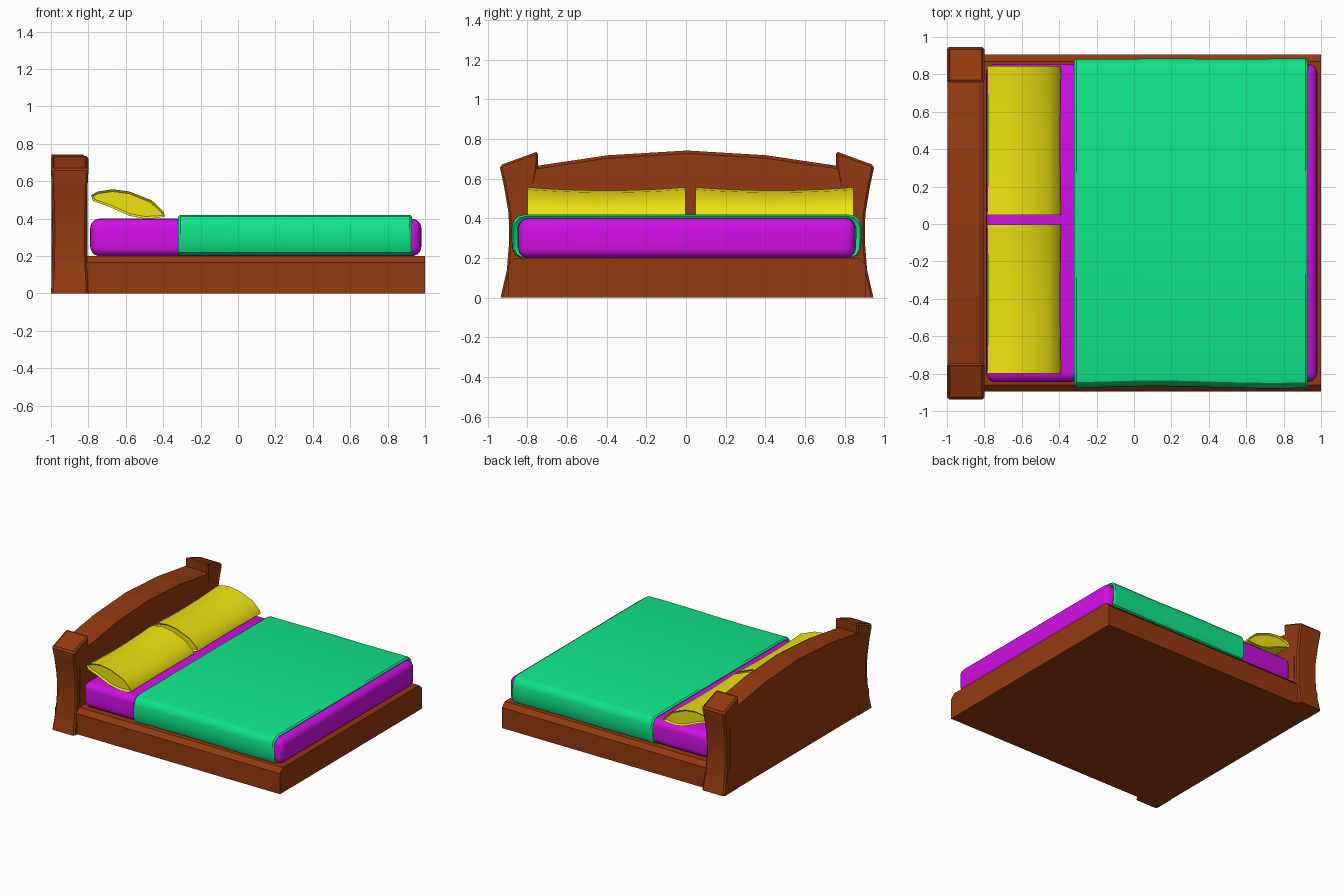
import bpy, bmesh, math

if "Cube" in bpy.data.objects:
    bpy.data.objects.remove(bpy.data.objects["Cube"])

def material(name, rgb):
    m = bpy.data.materials.new(name)
    m.diffuse_color = (*rgb, 1)
    m.use_nodes = True
    m.node_tree.nodes["Principled BSDF"].inputs["Base Color"].default_value = m.diffuse_color
    return m

WOOD = material("wood", (0.296, 0.042, 0.005))
PURPLE = material("mattress_fabric", (0.645, 0.005, 0.79))
GREEN = material("cover_fabric", (0.005, 0.815, 0.258))
YELLOW = material("pillow_fabric", (0.855, 0.78, 0.005))
YC = 0.005  # the whole bed sits very slightly off centre

def finish(bm, name, mat, smooth=None):
    bmesh.ops.recalc_face_normals(bm, faces=bm.faces)
    me = bpy.data.meshes.new(name)
    bm.to_mesh(me)
    bm.free()
    ob = bpy.data.objects.new(name, me)
    bpy.context.collection.objects.link(ob)
    me.materials.append(mat)
    if smooth:
        bpy.ops.object.select_all(action='DESELECT')
        ob.select_set(True)
        bpy.context.view_layer.objects.active = ob
        bpy.ops.object.shade_smooth_by_angle(angle=math.radians(smooth))
    return ob

def loft(sections, closed=True):
    """Skin a list of equal-length point rings; closed rings get end caps."""
    bm = bmesh.new()
    rings = [[bm.verts.new(p) for p in s] for s in sections]
    n = len(rings[0])
    for a, b in zip(rings, rings[1:]):
        for i in range(n if closed else n - 1):
            j = (i + 1) % n
            bm.faces.new((a[i], a[j], b[j], b[i]))
    caps = []
    if closed:
        caps = [bm.faces.new(rings[0]), bm.faces.new(rings[-1])]
    bmesh.ops.recalc_face_normals(bm, faces=bm.faces)
    return bm, caps

# Base with chamfered long sides
prof = [(-.9, 0), (.9, 0), (.9, .165), (.865, .2), (-.865, .2), (-.9, .165)]
bm, _ = loft([[(x, y + YC, z) for y, z in prof] for x in (-.996, 1)])
finish(bm, "base", WOOD)

# Arched headboard, chamfered along its front top edge
arch = [(-.86, .635), (-.755, .665), (-.4, .718), (0, .742), (.4, .718), (.755, .665), (.86, .635)]
def board(x, drop):
    return [(x, -.86 + YC, .1)] + [(x, y + YC, z - drop) for y, z in arch] + [(x, .86 + YC, .1)]
bm, _ = loft([board(-.998, 0), board(-.83, 0), board(-.805, .015)])
finish(bm, "headboard", WOOD)

# Waisted bed posts with slanted, rimmed tops
for side, label in ((-1, "right"), (1, "left")):
    levels = [(.755, .94, .1, 0, 0), (.785, .908, .093, .14, .14), (.795, .897, .090, .28, .28),
              (.793, .899, .091, .42, .42), (.77, .922, .095, .56, .56),
              (.751, .942, .1, .665, .65), (.751, .942, .1, .738, .668)]
    secs = []
    for yi, yo, hx, zi, zo in levels:
        secs.append([(-.9 - hx, side * yi + YC, zi), (-.9 + hx, side * yi + YC, zi),
                     (-.9 + hx, side * yo + YC, zo), (-.9 - hx, side * yo + YC, zo)])
    bm, caps = loft(secs)
    rim = list(caps[1].edges)
    sides = [e for e in bm.edges if abs(e.verts[0].co.z - e.verts[1].co.z) > .001 and e not in rim]
    bmesh.ops.bevel(bm, geom=rim + sides, offset=.011, segments=1, affect='EDGES')
    top = max((f for f in bm.faces if f.normal.z > .8), key=lambda f: f.calc_area())
    bmesh.ops.inset_individual(bm, faces=[top], thickness=.006, depth=-.003)
    finish(bm, label + "_post", WOOD, 25)

# Mattress: rounded box
bm = bmesh.new()
bmesh.ops.create_cube(bm, size=1)
for v in bm.verts:
    v.co = (.095 + v.co.x * 1.77, YC + v.co.y * 1.70, .3 + v.co.z * .2)
bmesh.ops.bevel(bm, geom=bm.edges[:], offset=.05, segments=5, profile=.5, affect='EDGES')
finish(bm, "mattress", PURPLE, 40)

# Cover: draped shell wrapped over the mattress sides, gently wavy
half = [(.835, .203), (.862, .218), (.876, .25), (.878, .30), (.878, .355), (.868, .39), (.848, .411), (.81, .42)]
prof = [(-y, z) for y, z in half] + [(0, .42)] + half[::-1]
secs = []
for x, shrink in [(-.32, .008), (-.308, 0)] + [(-.308 + 1.226 * i / 16, 0) for i in range(1, 17)] + [(.93, .008)]:
    ring = []
    for y, z in prof:
        wave = .006 * math.sin(5 * x + 1) if y < -.8 else .002 * math.sin(9 * x)
        y += (wave if abs(y) > .8 else 0) - math.copysign(shrink, y) * (y != 0)
        ring.append((x, y + YC, z - (shrink if z > .38 else 0)))
    secs.append(ring)
bm, _ = loft(secs, closed=False)
if sum(f.normal.z * f.calc_area() for f in bm.faces) < 0:
    bmesh.ops.reverse_faces(bm, faces=bm.faces)
# inner layer and rim
bmesh.ops.solidify(bm, geom=bm.faces[:], thickness=.025)
finish(bm, "cover", GREEN, 30)

# Pillows: leaning lens section, sagging towards the middle, sunken ends
lens = [(-.785, .525), (-.75, .545), (-.67, .557), (-.58, .545), (-.46, .497), (-.40, .44), (-.39, .413),
        (-.43, .403), (-.50, .40), (-.58, .415), (-.68, .46), (-.775, .495)]
drop = [.012, .015, .016, .014, .008, .002] + [0] * 6
for y0, y1, label in ((-.80, -.003, "right"), (.048, .845, "left")):
    secs = []
    for i in range(11):
        t = i / 10
        sag = 1 - (2 * t - 1) ** 2
        secs.append([(-.587 + (x + .587) * (1 - .025 * sag), y0 + (y1 - y0) * t, z - d * sag)
                     for (x, z), d in zip(lens, drop)])
    bm, caps = loft(secs)
    bmesh.ops.inset_individual(bm, faces=caps, thickness=.012, depth=-.012)
    finish(bm, label + "_pillow", YELLOW, 40)
